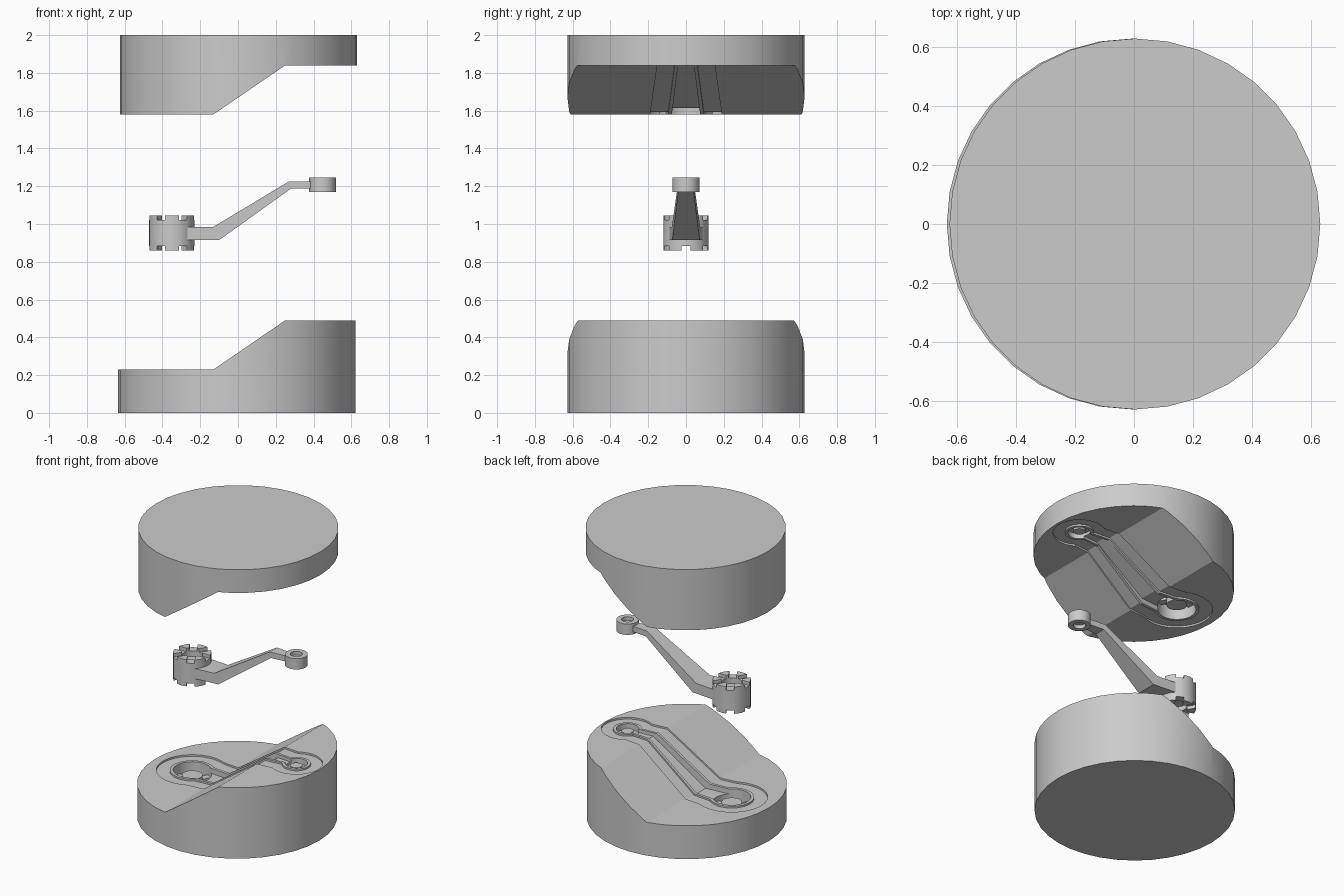
import bpy, bmesh, math

if "Cube" in bpy.data.objects:
    bpy.data.objects.remove(bpy.data.objects["Cube"])

BIG, SMALL = -0.35, 0.447          # boss centres along x
PART = [(-1, 0.95), (-0.13, 0.95), (0.25, 1.21), (1, 1.21)]   # parting line of the lever


def make(name, bm):
    bmesh.ops.recalc_face_normals(bm, faces=bm.faces[:])
    me = bpy.data.meshes.new(name)
    bm.to_mesh(me)
    bm.free()
    ob = bpy.data.objects.new(name, me)
    bpy.context.collection.objects.link(ob)
    return ob


def cyl(name, x, r, z0, z1, sides=32):
    bm = bmesh.new()
    bmesh.ops.create_cone(bm, cap_ends=True, segments=sides, radius1=r, radius2=r, depth=z1 - z0)
    # put a vertex on the x axis
    bmesh.ops.translate(bm, verts=bm.verts[:], vec=(x, 0, (z0 + z1) / 2))
    return make(name, bm)


def prism(name, pts, width):
    """Side profile in xz, widened in y by width(x)."""
    bm = bmesh.new()
    a = [bm.verts.new((x, -width(x), z)) for x, z in pts]
    b = [bm.verts.new((x, width(x), z)) for x, z in pts]
    bm.faces.new(a)
    bm.faces.new(b[::-1])
    for i in range(len(pts)):
        j = (i + 1) % len(pts)
        bm.faces.new((a[i], b[i], b[j], a[j]))
    return make(name, bm)


def combine(ob, other, op, keep=False):
    m = ob.modifiers.new("cut", 'BOOLEAN')
    m.operation, m.solver, m.object = op, 'EXACT', other
    bpy.context.view_layer.objects.active = ob
    bpy.ops.object.modifier_apply(modifier=m.name)
    if not keep:
        bpy.data.objects.remove(other)
    return ob


def smooth(ob):
    bpy.ops.object.select_all(action='DESELECT')
    ob.select_set(True)
    bpy.context.view_layer.objects.active = ob
    bpy.ops.object.shade_smooth_by_angle(angle=math.radians(25))


def taper(w0, w1):
    """Half width going from w0 at the low bend to w1 at the high bend."""
    return lambda x: w0 + (w1 - w0) * (x + 0.13) / 0.38


# forged lever: castellated boss, small boss, bent tapering arm
lever = cyl("forged_lever", BIG, 0.12, 0.86, 1.045)
for z0, z1 in ((0.8, 0.915), (0.985, 1.1)):
    combine(lever, cyl("recess", BIG, 0.065, z0, z1), 'DIFFERENCE')
for z in (0.86, 1.045):
    for k in range(6):
        bm = bmesh.new()
        bmesh.ops.create_cube(bm, size=1)
        for v in bm.verts:
            v.co = (v.co.x * 0.12 + 0.1, v.co.y * 0.05, v.co.z * 0.046)
        notch = make("notch", bm)
        a = k * math.pi / 3
        for v in notch.data.vertices:
            x, y, h = v.co
            v.co = (BIG + x * math.cos(a) - y * math.sin(a),
                    x * math.sin(a) + y * math.cos(a), z + h)
        combine(lever, notch, 'DIFFERENCE')
eye = cyl("eye", SMALL, 0.071, 1.17, 1.245)
for z0, z1 in ((1.1, 1.195), (1.22, 1.3)):
    combine(eye, cyl("recess", SMALL, 0.038, z0, z1), 'DIFFERENCE')
arm = prism("arm", [(-0.28, 0.915), (-0.10, 0.915), (0.28, 1.187), (0.40, 1.187),
                    (0.40, 1.226), (0.27, 1.226), (-0.13, 0.985), (-0.28, 0.985)],
            taper(0.075, 0.042))
combine(lever, arm, 'UNION')
combine(lever, eye, 'UNION')


def outline(r_big, r_small, w0, w1):
    """Upright block with the lever's plan shape."""
    ob = cyl("outline", BIG, r_big, -0.5, 2.5, 48)
    combine(ob, prism("strip", [(BIG, -0.45), (SMALL, -0.45), (SMALL, 2.45), (BIG, 2.45)],
                      taper(w0, w1)), 'UNION')
    return combine(ob, cyl("end", SMALL, r_small, -0.4, 2.4, 48), 'UNION')


def space(shift, s, depth):
    """Everything on the open side of the die face, sunk in by depth."""
    pts = [(x, z + shift + s * depth) for x, z in PART]
    far = 0.95 + shift - s * 0.8
    return prism("space", pts + [(1, far), (-1, far)], lambda x: 1)


# die blocks: round block, stepped face, shallow flash gutter, lever cavity
for name, x, z0, z1, shift, s in (("lower_die", -0.006, 0, 0.7, -0.72, -1),
                                  ("upper_die", 0.003, 1.3, 2.0, 0.63, 1)):
    die = cyl(name, x, 0.628, z0, z1, 36)
    combine(die, space(shift, s, 0), 'DIFFERENCE')
    gutter = outline(0.225, 0.165, 0.19, 0.152)
    combine(gutter, space(shift, s, 0.012), 'INTERSECT')
    combine(gutter, outline(0.14, 0.09, 0.095, 0.06), 'DIFFERENCE')
    combine(die, gutter, 'DIFFERENCE')
    lever.location.z = shift
    bpy.context.view_layer.update()
    combine(die, lever, 'DIFFERENCE', keep=True)
    smooth(die)

lever.location.z = 0
smooth(lever)
